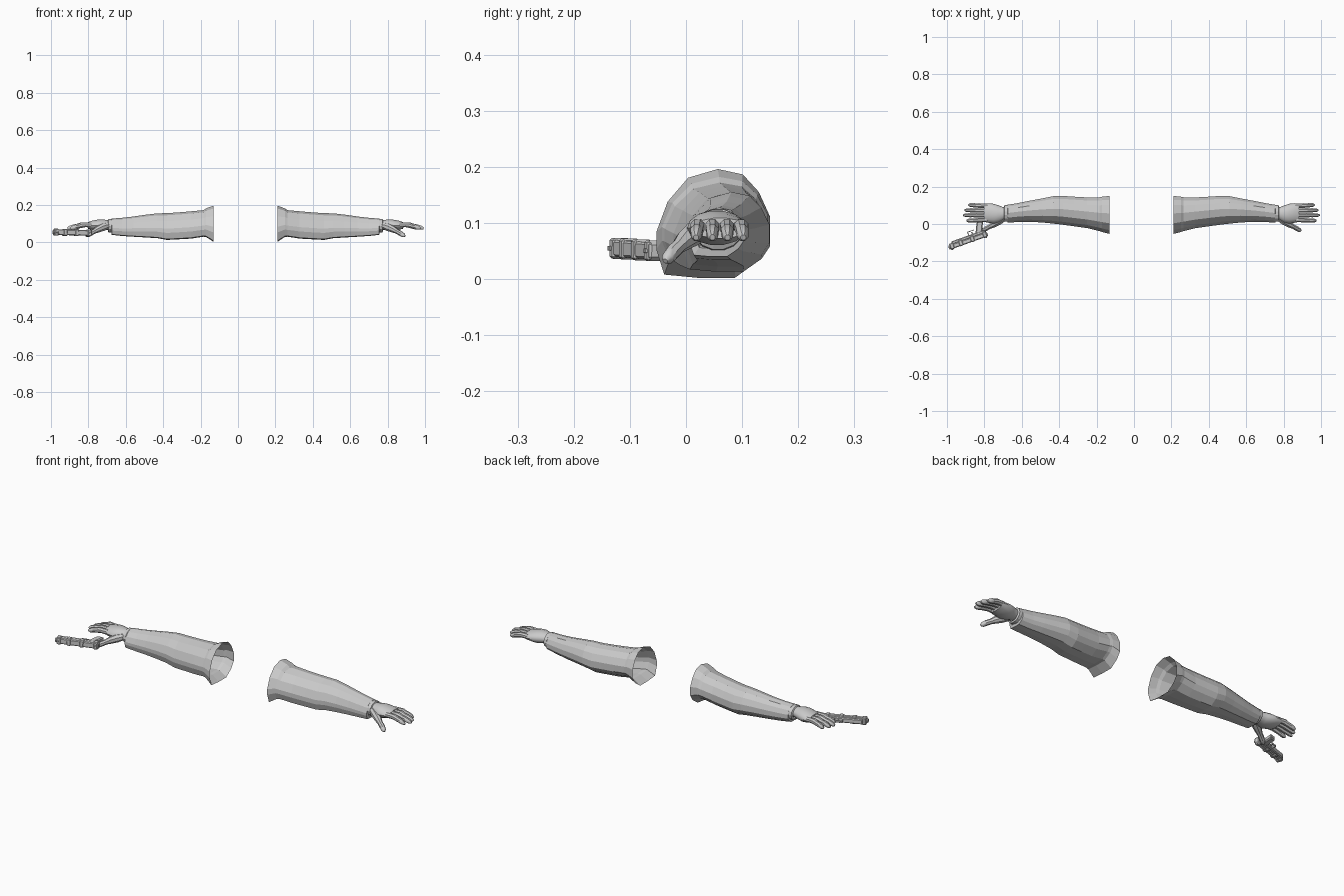
import bpy, bmesh, math
from mathutils import Vector, Matrix

if "Cube" in bpy.data.objects:
    bpy.data.objects.remove(bpy.data.objects["Cube"])

MID = 0.04  # mirror plane between the two arms


def make_material(name, value):
    mat = bpy.data.materials.new(name)
    mat.use_nodes = True
    colour = (value, value, value, 1)
    mat.diffuse_color = colour
    mat.node_tree.nodes["Principled BSDF"].inputs["Base Color"].default_value = colour
    return mat


GREY = make_material("plain grey", 0.6)


def finish(name, bm, mirror=False, smooth=0):
    bmesh.ops.recalc_face_normals(bm, faces=bm.faces)
    mesh = bpy.data.meshes.new(name)
    if mirror:
        bmesh.ops.translate(bm, verts=bm.verts, vec=(-MID, 0, 0))
    bm.to_mesh(mesh)
    bm.free()
    mesh.materials.append(GREY)
    obj = bpy.data.objects.new(name, mesh)
    bpy.context.scene.collection.objects.link(obj)
    if mirror:
        obj.location.x = MID
        obj.modifiers.new("other arm", "MIRROR").use_clip = False
    if smooth:
        bpy.context.view_layer.objects.active = obj
        bpy.ops.object.select_all(action="DESELECT")
        obj.select_set(True)
        bpy.ops.object.shade_smooth_by_angle(angle=math.radians(smooth))
    return obj


def loft(bm, rings, cap_start=False, cap_end=False):
    loops = [[bm.verts.new(p) for p in ring] for ring in rings]
    for a, b in zip(loops, loops[1:]):
        for i in range(len(a)):
            j = (i + 1) % len(a)
            bm.faces.new((a[i], a[j], b[j], b[i]))
    if cap_start:
        bm.faces.new(loops[0][::-1])
    if cap_end:
        bm.faces.new(loops[-1])


def box_ring(x, y0, y1, z0, z1, shape):
    # fit a unit outline into the given y and z limits
    return [(x, y0 + (y1 - y0) * u, z0 + (z1 - z0) * v) for u, v in shape]


def tube(bm, path, radii, sides=8, flat=1.0):
    pts = [Vector(p) for p in path]
    rings = []
    for i, p in enumerate(pts):
        d = (pts[min(i + 1, len(pts) - 1)] - pts[max(i - 1, 0)]).normalized()
        side = d.cross(Vector((0, 0, 1))).normalized()
        up = side.cross(d)
        ring = []
        for k in range(sides):
            t = math.tau * (k + 0.5) / sides
            ring.append(p + radii[i] * (side * math.cos(t) + up * math.sin(t) * flat))
        rings.append(ring)
    loft(bm, rings, True, True)


# Sleeves: open faceted tubes, flared at the shoulder and tucked in at the cuff
outline = [(0, .26), (.07, .03), (.37, .0), (.69, .0), (.9, .16), (1, .32), (1, .56),
           (.9, .79), (.76, .95), (.54, 1), (.28, .92), (.1, .7), (.0, .42)]
sleeve = [(.21, -.053, .15, .002, .196), (.25, -.043, .146, .028, .182),
          (.265, -.038, .143, .03, .172), (.33, -.022, .142, .02, .166),
          (.40, -.012, .146, .016, .16), (.46, -.004, .15, .013, .156),
          (.51, .002, .149, .022, .155), (.57, .008, .137, .026, .148),
          (.64, .012, .124, .03, .138), (.70, .011, .112, .034, .131),
          (.755, .007, .103, .04, .127), (.758, .018, .096, .054, .121),
          (.735, .024, .09, .064, .118)]
bm = bmesh.new()
loft(bm, [box_ring(*r, outline) for r in sleeve])
finish("sleeves", bm, True)

# Cuff bands just outside the sleeve ends
circle = [(.5 + .5 * math.cos(math.tau * i / 14), .5 + .5 * math.sin(math.tau * i / 14))
          for i in range(14)]
band = [(.75, .018, .098, .054, .122), (.755, .012, .102, .05, .126),
        (.772, .013, .101, .052, .125), (.776, .022, .092, .06, .119)]
bm = bmesh.new()
loft(bm, [box_ring(*r, circle) for r in band])
finish("cuff_bands", bm, True)

# Palms
palm = [(.735, .026, .088, .066, .117), (.78, .02, .09, .066, .12),
        (.805, .006, .1, .062, .123), (.83, .002, .108, .06, .122),
        (.86, .007, .111, .066, .116), (.882, .012, .11, .072, .109)]
bm = bmesh.new()
loft(bm, [box_ring(*r, circle) for r in palm], True, True)
finish("palms", bm, True, 40)

# Fingers, from the index to the little finger
bm = bmesh.new()
for y, fan, reach in ((.022, -.004, .975), (.047, 0, .992), (.072, .002, .985), (.096, .006, .965)):
    root = .865
    length = reach - root
    steps = ((0, .093, .013), (.3, .094, .0125), (.42, .093, .0135), (.6, .087, .0115),
             (.7, .085, .012), (.9, .078, .0105), (1, .074, .005))
    tube(bm, [(root + length * s, y + fan * s, z) for s, z, r in steps],
         [r for s, z, r in steps], 8, 1.1)
finish("fingers", bm, True, 40)

# Thumbs reach forward and down
bm = bmesh.new()
tube(bm, [(.775, .03, .09), (.805, .013, .08), (.832, -.003, .068), (.85, -.013, .058),
          (.87, -.024, .047), (.885, -.033, .037), (.892, -.037, .032)],
     [.017, .021, .0175, .013, .0135, .0115, .005])
finish("thumbs", bm, True, 40)

# Sidearm lying on its side: local x runs to the muzzle, local y to the grip
rear = Vector((-.786, -.045, .05))
forward = Vector((-.992, -.118, .055)) - rear
length = forward.length
ex = forward.normalized()
ey = Vector((-ex.y, ex.x, 0)).normalized() * -1
FRAME = Matrix((ex, ey, ex.cross(ey))).transposed().to_4x4()
FRAME.translation = rear


def block(bm, x0, x1, y0, y1, thick, bevel=.004, lean=0):
    # bevelled box; lean slides its grip end along local x
    new = bmesh.ops.create_cube(bm, size=1)["verts"]
    for v in new:
        v.co = Vector(((x0 + x1) / 2 + v.co.x * (x1 - x0) + lean * (v.co.y + .5),
                       (y0 + y1) / 2 + v.co.y * (y1 - y0), v.co.z * thick))
    edges = {e for v in new for e in v.link_edges}
    bmesh.ops.bevel(bm, geom=list(edges), offset=bevel, segments=1, affect="EDGES")


def gun_part(name, boxes):
    bm = bmesh.new()
    for b in boxes:
        block(bm, *b)
    bm.transform(FRAME)
    return finish(name, bm)


gun_part("gun_slide", [(0, length * .97, -.021, .003, .03)])
gun_part("gun_frame", [(.01, length * .9, .001, .018, .026)])
gun_part("slide_collars", [(x, x + .022, -.023, .01, .037) for x in (.005, .075, .14, .19)])
gun_part("gun_sights", [(x, x + .01, -.027, -.018, .008, .001) for x in (.008, .2)])
gun_part("gun_grip", [(.025, .062, .01, .07, .024, .005, -.028)])
gun_part("trigger_guard", [(.062, .1, .034, .038, .01, .001), (.096, .1, .014, .038, .01, .001),
                           (.074, .079, .014, .03, .006, .001)])

# Muzzle barrel
bm = bmesh.new()
tube(bm, [(.19, -.009, 0), (length, -.009, 0), (length + .002, -.009, 0), (.2, -.009, 0)],
     [.011, .011, .006, .006], 10)
bm.transform(FRAME)
finish("gun_barrel", bm)
